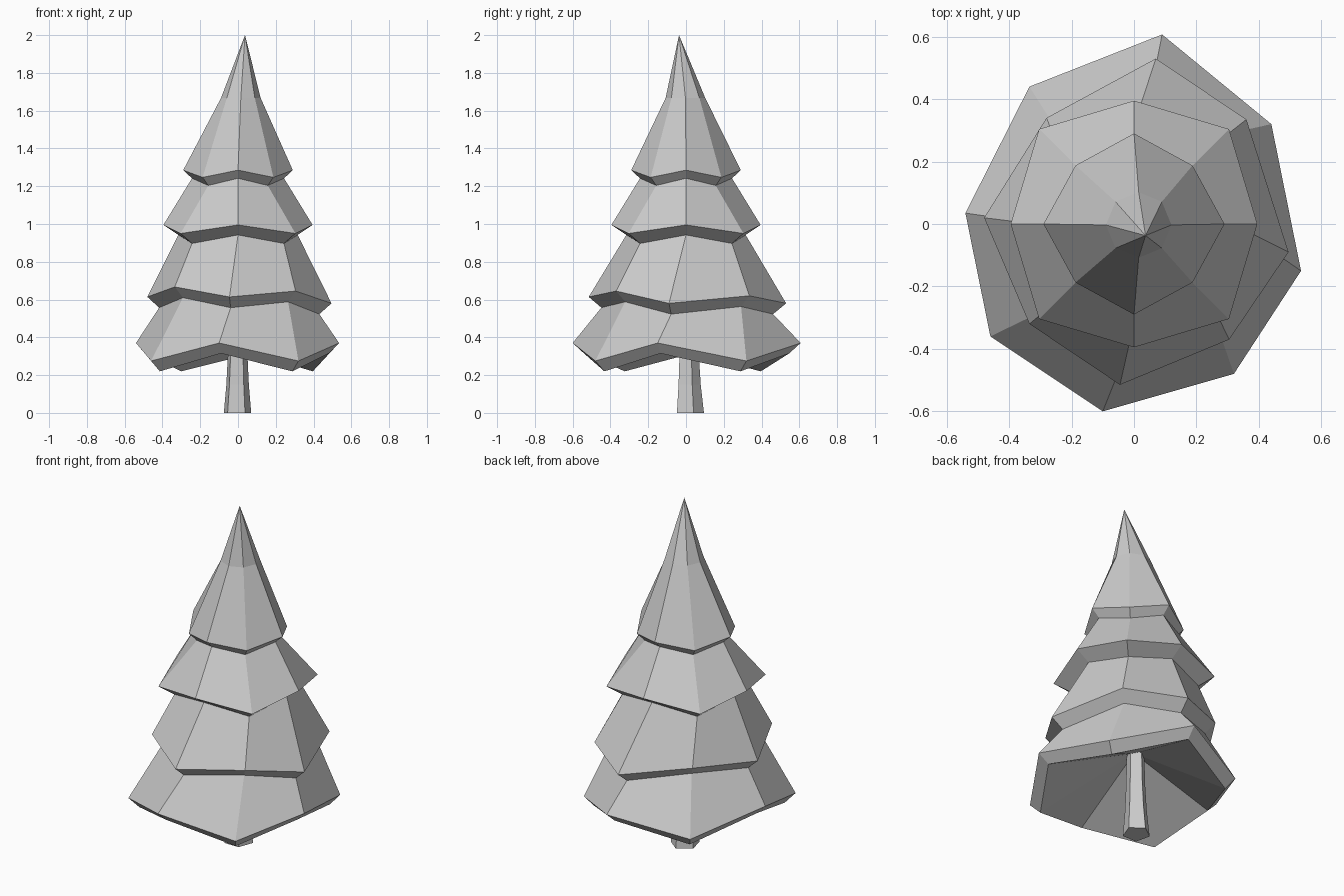
import bpy
import bmesh
from math import sin, cos, pi
from mathutils import Vector

SIDES = 8

if "Cube" in bpy.data.objects:
    bpy.data.objects.remove(bpy.data.objects["Cube"], do_unlink=True)

grey = bpy.data.materials.new("plain grey")
grey.use_nodes = True
colour = (0.6, 0.6, 0.6, 1)
grey.diffuse_color = colour
grey.node_tree.nodes["Principled BSDF"].inputs["Base Color"].default_value = colour


def ring(even_radius, odd_radius, even_z, odd_z, centre=(0, 0)):
    """Eight points clockwise from the back, alternating in radius and height."""
    points = []
    for i in range(SIDES):
        radius, z = (odd_radius, odd_z) if i % 2 else (even_radius, even_z)
        angle = pi / 2 - i * 2 * pi / SIDES
        points.append(Vector((centre[0] + radius * cos(angle),
                              centre[1] + radius * sin(angle), z)))
    return points


def tucked(rim, scale, drop):
    """Lower lip of a tier: the rim pulled inwards and down."""
    return [Vector((p.x * scale, p.y * scale, p.z - drop)) for p in rim]


def loft(name, rings, bottom=None, top=None):
    """Join rings with quads and close each end with a fan to a tip."""
    bm = bmesh.new()
    loops = [[bm.verts.new(p) for p in points] for points in rings]
    count = len(loops[0])
    for low, high in zip(loops, loops[1:]):
        for i in range(count):
            j = (i + 1) % count
            bm.faces.new((low[i], low[j], high[j], high[i]))
    for tip, loop in ((bottom, loops[0]), (top, loops[-1])):
        if tip is None:
            bm.faces.new(loop)
            continue
        vert = bm.verts.new(tip)
        for i in range(count):
            bm.faces.new((loop[i], loop[(i + 1) % count], vert))
    bmesh.ops.recalc_face_normals(bm, faces=bm.faces)
    mesh = bpy.data.meshes.new(name)
    bm.to_mesh(mesh)
    bm.free()
    mesh.materials.append(grey)
    obj = bpy.data.objects.new(name, mesh)
    bpy.context.scene.collection.objects.link(obj)
    return obj


# Irregular rims of the two lower tiers
lowest_outline = [(0.09, 0.607), (0.44, 0.32), (0.535, -0.15), (0.32, -0.48),
                  (-0.1, -0.6), (-0.46, -0.36), (-0.54, 0.035), (-0.335, 0.44)]
lowest_rim = [Vector((x, y, 0.275 if i % 2 else 0.37))
              for i, (x, y) in enumerate(lowest_outline)]
second_rim = [Vector(p) for p in (
    (0.07, 0.53, 0.58), (0.36, 0.335, 0.62), (0.495, -0.09, 0.58),
    (0.305, -0.37, 0.645), (-0.045, -0.515, 0.614), (-0.335, -0.32, 0.667),
    (-0.48, 0.02, 0.614), (-0.28, 0.34, 0.64))]

# Regular rims of the two upper tiers
third_rim = ring(0.395, 0.43, 0.995, 0.95)
fourth_rim = ring(0.29, 0.265, 1.285, 1.247)

# Foliage: one continuous stack, each tier tucked under the next
loft("foliage", [
    tucked(lowest_rim, 0.9, 0.055), lowest_rim,
    tucked(second_rim, 0.87, 0.057), second_rim,
    tucked(third_rim, 0.8, 0.053), third_rim,
    tucked(fourth_rim, 0.84, 0.043), fourth_rim,
    ring(0.105, 0.105, 1.667, 1.667, (0.015, -0.003)),
], bottom=(0, 0, 0.5), top=(0.037, -0.037, 2))

# Trunk: five sides, flared at the foot
foot = [(-0.055, -0.048), (0.037, -0.048), (0.07, 0.04), (0, 0.095), (-0.075, 0.04)]
trunk_rings = [[Vector((x * s, y * s, z)) for x, y in foot]
               for z, s in ((0, 1), (0.15, 0.82), (0.3, 0.72), (0.52, 0.65))]
loft("trunk", trunk_rings)
